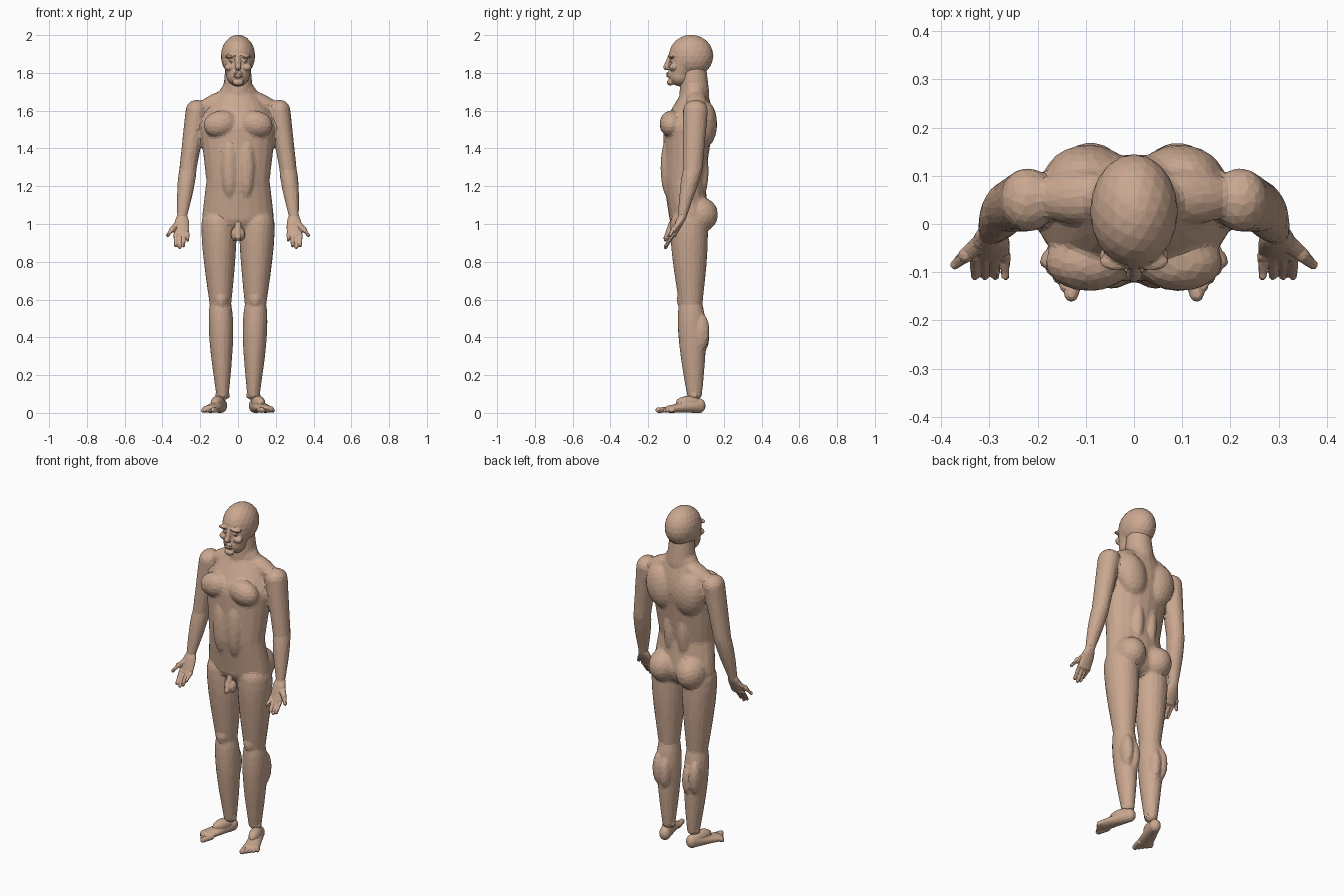
import bpy, bmesh, math
from mathutils import Matrix, Vector

cube = bpy.data.objects.get("Cube")
if cube:
    bpy.data.objects.remove(cube, do_unlink=True)

TAN = (0.59, 0.39, 0.28, 1)
skin = bpy.data.materials.new("tan_skin")
skin.use_nodes = True
skin.diffuse_color = TAN
shader = skin.node_tree.nodes["Principled BSDF"]
shader.inputs["Base Color"].default_value = TAN
shader.inputs["Roughness"].default_value = 0.8

UPRIGHT = Matrix.Identity(4)
SIDES = {"left": UPRIGHT, "right": Matrix.Diagonal((-1, 1, 1, 1))}


def blob(bm, center, radii, frame=UPRIGHT, tilt=0):
    """An ellipsoid, optionally leaning sideways."""
    place = Matrix.Translation(center) @ Matrix.Rotation(tilt, 4, 'Y')
    stretch = Matrix.Diagonal(Vector(radii).to_4d())
    bmesh.ops.create_icosphere(bm, subdivisions=3, radius=1,
                               matrix=frame @ place @ stretch)


def pair(bm, center, radii, tilt=0):
    """The same ellipsoid on both sides of the body."""
    for frame in SIDES.values():
        blob(bm, center, radii, frame, tilt)


def limb(bm, start, end, wide_start, wide_end, bulge=0, depth=1, taper=1,
         frame=UPRIGHT, steps=10, segments=20):
    """A round-ended oval tube; bulge swells its middle, depth sets its y radius."""
    start, end = Vector(start), Vector(end)
    loops = []
    for step in range(steps + 1):
        t = step / steps
        center = start.lerp(end, t)
        wide = wide_start + (wide_end - wide_start) * t + bulge * math.sin(math.pi * t ** 0.7)
        deep = wide * depth * taper ** t
        loop = []
        for segment in range(segments):
            angle = math.tau * segment / segments
            offset = Vector((wide * math.cos(angle), deep * math.sin(angle), 0))
            loop.append(bm.verts.new(frame @ (center + offset)))
        loops.append(loop)
    for low, high in zip(loops, loops[1:]):
        for i in range(segments):
            j = (i + 1) % segments
            bm.faces.new((low[i], low[j], high[j], high[i]))
    bm.faces.new(loops[0])
    bm.faces.new(loops[-1])
    for center, wide, deep in ((start, wide_start, depth), (end, wide_end, depth * taper)):
        blob(bm, center, (wide, wide * deep, wide * min(deep, 1)), frame)


def finish(bm, name, voxel, smoothing, detail):
    """Fuse overlapping forms, soften the joins, then reduce to flat facets."""
    bmesh.ops.recalc_face_normals(bm, faces=bm.faces)
    mesh = bpy.data.meshes.new(name)
    bm.to_mesh(mesh)
    bm.free()
    mesh.materials.append(skin)
    part = bpy.data.objects.new(name, mesh)
    bpy.context.scene.collection.objects.link(part)
    fuse = part.modifiers.new("fuse", 'REMESH')
    fuse.mode = 'VOXEL'
    fuse.voxel_size = voxel
    soften = part.modifiers.new("soften", 'SMOOTH')
    soften.factor = 0.5
    soften.iterations = smoothing
    facet = part.modifiers.new("facet", 'DECIMATE')
    facet.ratio = detail


# Landmarks down the middle and along the left side
pelvis, waist, chest = (0, 0.015, 1.05), (0, -0.01, 1.23), (0, 0.01, 1.5)
collar, skull_base = (0, 0.045, 1.69), (0, 0.04, 1.81)
shoulder, elbow, wrist = (0.22, 0.05, 1.6), (0.265, 0.035, 1.29), (0.296, -0.02, 1.04)
hip, knee, ankle = (0.102, 0.015, 1), (0.093, 0.025, 0.58), (0.082, 0.045, 0.1)

# Trunk and neck
body = bmesh.new()
limb(body, pelvis, waist, wide_start=0.19, wide_end=0.168, depth=0.56, taper=1.15)
limb(body, waist, chest, wide_start=0.168, wide_end=0.2, depth=0.65)
limb(body, chest, collar, wide_start=0.2, wide_end=0.1, bulge=0.015, depth=0.65, taper=1.1)
limb(body, collar, skull_base, wide_start=0.08, wide_end=0.07)

# Muscle masses of the trunk
pectoral, abdominal = (0.09, 0.06, 0.07), (0.045, 0.04, 0.16)
shoulder_blade, spine_muscle = (0.09, 0.07, 0.13), (0.04, 0.05, 0.16)
pair(body, (0.095, -0.08, 1.53), pectoral, tilt=0.2)
pair(body, (0.045, -0.095, 1.3), abdominal)
pair(body, (0.095, 0.095, 1.53), shoulder_blade, tilt=0.2)
pair(body, (0.045, 0.07, 1.28), spine_muscle)
buttock, trapezius = (0.085, 0.1, 0.095), (0.12, 0.055, 0.045)
pair(body, (0.09, 0.07, 1.05), buttock)
pair(body, (0.11, 0.055, 1.65), trapezius, tilt=0.4)

# Arms and legs
for frame in SIDES.values():
    limb(body, shoulder, elbow, wide_start=0.058, wide_end=0.046, depth=1.15, frame=frame)
    limb(body, elbow, wrist, wide_start=0.046, wide_end=0.028, bulge=0.006,
         depth=1.1, taper=0.8, frame=frame)
    limb(body, hip, knee, wide_start=0.092, wide_end=0.058, bulge=0.008,
         depth=1.08, frame=frame)
    limb(body, knee, ankle, wide_start=0.056, wide_end=0.034, bulge=0.016,
         depth=1.1, taper=1.1, frame=frame)

# Kneecaps, calves and ankle bones
kneecap, calf, ankle_bone = (0.034, 0.03, 0.045), (0.034, 0.045, 0.1), (0.042, 0.025, 0.022)
pair(body, (0.09, -0.02, 0.6), kneecap)
pair(body, (0.12, 0.08, 0.43), calf)
pair(body, (0.075, 0.08, 0.41), calf)
pair(body, (0.082, 0.043, 0.09), ankle_bone)
finish(body, "body", voxel=0.009, smoothing=6, detail=0.085)

# Head: cranium, jaw and chin
head = bmesh.new()
cranium, chin = (0.091, 0.118, 0.112), (0.03, 0.018, 0.018)
blob(head, (0, 0.027, 1.89), cranium)
limb(head, (0, -0.03, 1.79), (0, 0, 1.87), wide_start=0.062, wide_end=0.084)
blob(head, (0, -0.083, 1.75), chin)

# Face: nose, brows, eyes, cheeks and lips
limb(head, (0, -0.085, 1.89), (0, -0.104, 1.83), wide_start=0.01, wide_end=0.017)
brow, eye, cheek, lip = (0.036, 0.02, 0.011), (0.015, 0.014, 0.009), (0.026, 0.022, 0.02), (0.026, 0.014, 0.007)
pair(head, (0.036, -0.077, 1.89), brow, tilt=0.12)
pair(head, (0.034, -0.074, 1.865), eye)
pair(head, (0.046, -0.066, 1.83), cheek)
for height in (1.783, 1.797):
    blob(head, (0, -0.092, height), lip)
finish(head, "head", voxel=0.005, smoothing=2, detail=0.1)

# Hands with palms forward, and feet turned outward
for label, frame in SIDES.items():
    hand = bmesh.new()
    limb(hand, wrist, (0.298, -0.063, 0.945), wide_start=0.028, wide_end=0.04,
         bulge=0.006, depth=0.8, taper=0.45, frame=frame)
    for finger in range(4):
        across = 0.33 - 0.021 * finger
        reach = 0.875 + 0.01 * (finger - 1) ** 2
        limb(hand, (across, -0.066, 0.945), (across, -0.108, reach),
             wide_start=0.012, wide_end=0.009, frame=frame)
    thumb_joint = (0.348, -0.064, 0.972)
    limb(hand, (0.316, -0.035, 1.01), thumb_joint, wide_start=0.018, wide_end=0.016, frame=frame)
    limb(hand, thumb_joint, (0.372, -0.085, 0.94), wide_start=0.015, wide_end=0.01, frame=frame)
    finish(hand, label + "_hand", voxel=0.004, smoothing=2, detail=0.12)

    # The foot runs forward from the heel along its own upright axis
    foot = bmesh.new()
    heel = Matrix.Translation((0.08, 0.1, 0))
    stance = frame @ heel @ Matrix.Rotation(0.3, 4, 'Z') @ Matrix.Rotation(math.pi / 2, 4, 'X')
    limb(foot, (0, 0.038, 0.03), (0.01, 0.02, 0.2), wide_start=0.032, wide_end=0.046,
         depth=1.2, taper=0.36, frame=stance)
    instep = (0.033, 0.035, 0.07)
    blob(foot, (0, 0.055, 0.09), instep, stance)
    for toe in range(5):
        across = 0.018 * toe - 0.025
        thick = 0.011 if toe else 0.015
        limb(foot, (across, 0.016, 0.19), (across, thick, 0.25 - 0.012 * toe),
             wide_start=thick, wide_end=thick, frame=stance)
    finish(foot, label + "_foot", voxel=0.004, smoothing=2, detail=0.1)

# Groin anatomy
groin = bmesh.new()
pair(groin, (0.016, -0.072, 0.945), (0.021, 0.026, 0.036))
limb(groin, (0, -0.075, 1), (0, -0.105, 0.925), wide_start=0.018, wide_end=0.015)
finish(groin, "groin", voxel=0.005, smoothing=2, detail=0.15)
